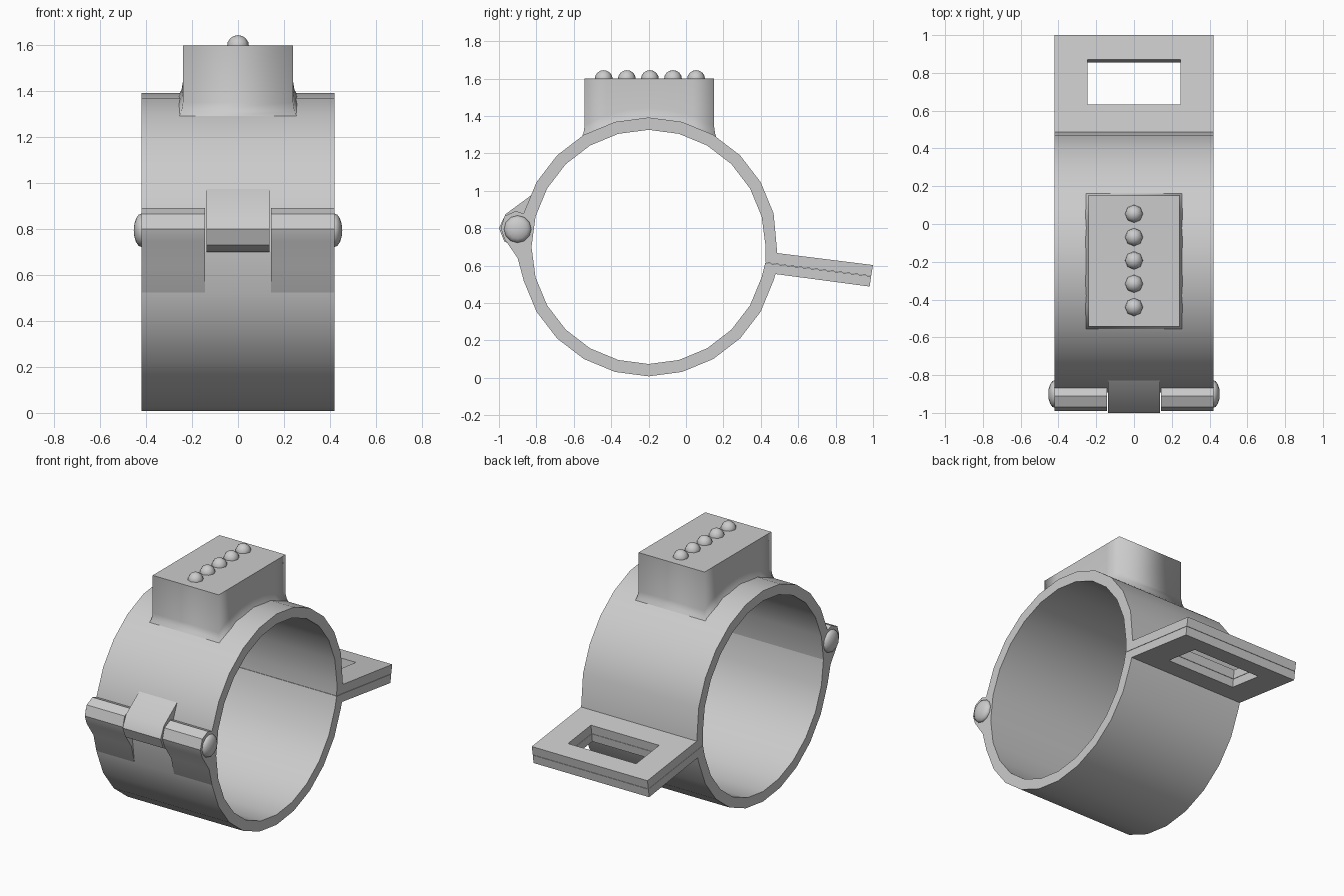
import bpy, bmesh, math
from mathutils import Matrix

if "Cube" in bpy.data.objects:
    bpy.data.objects.remove(bpy.data.objects["Cube"])

CY, CZ, RO, RI, HW = -0.2, 0.7, 0.692, 0.626, 0.42


def make(name, bm, angle=31):
    bmesh.ops.recalc_face_normals(bm, faces=bm.faces[:])
    me = bpy.data.meshes.new(name)
    bm.to_mesh(me)
    bm.free()
    ob = bpy.data.objects.new(name, me)
    bpy.context.collection.objects.link(ob)
    smooth(ob, angle)
    return ob


def smooth(ob, angle=31):
    bpy.ops.object.select_all(action='DESELECT')
    ob.select_set(True)
    bpy.context.view_layer.objects.active = ob
    bpy.ops.object.shade_smooth_by_angle(angle=math.radians(angle))


def extrude(name, pts, x0, x1):
    """Extrude a (y, z) outline along x."""
    bm = bmesh.new()
    f = bm.faces.new([bm.verts.new((x0, y, z)) for y, z in pts])
    r = bmesh.ops.extrude_face_region(bm, geom=[f])
    vs = [v for v in r['geom'] if isinstance(v, bmesh.types.BMVert)]
    bmesh.ops.translate(bm, verts=vs, vec=(x1 - x0, 0, 0))
    return make(name, bm)


def arc(r, a0, a1, step):
    return [(CY + r * math.cos(math.radians(a)), CZ + r * math.sin(math.radians(a)))
            for a in range(a0, a1 + (1 if step > 0 else -1), step)]


# Clamp halves, each with its flat strap tab
upper = extrude("upper_clamp", [(0.424, 0.616), (0.99, 0.545), (1.0, 0.603), (0.488, 0.667)]
                + arc(RO, 15, 180, 15) + arc(RI, 180, 0, -15), -HW, HW)
lower = extrude("lower_clamp", [(0.424, 0.614), (0.99, 0.543), (0.982, 0.488), (0.479, 0.555)]
                + arc(RO, -15, -180, -15) + arc(RI, -180, -15, 15), -HW, HW)

# Slot through both tabs
bm = bmesh.new()
bmesh.ops.create_cube(bm, size=1, matrix=Matrix.Translation((0, 0.744, 0.575))
                      @ Matrix.Rotation(-0.124, 4, 'X') @ Matrix.Diagonal((0.495, 0.24, 0.4, 1)))
cutter = make("slot_cutter", bm)
cutter.hide_render = True
for ob in (upper, lower):
    m = ob.modifiers.new("slot", 'BOOLEAN')
    m.object, m.operation, m.solver = cutter, 'DIFFERENCE', 'EXACT'
    bpy.context.view_layer.objects.active = ob
    bpy.ops.object.modifier_apply(modifier=m.name)
    smooth(ob)
bpy.data.objects.remove(cutter)

# Hinge knuckles: two on the lower half, one on the upper half
outer = [(-0.85, 0.50), (-0.868, 0.521), (-0.90, 0.64), (-0.972, 0.745), (-0.99, 0.80),
         (-0.97, 0.865), (-0.91, 0.892), (-0.86, 0.875), (-0.85, 0.72)]
for side, s in (("left", -1), ("right", 1)):
    extrude("lower_knuckle_" + side, outer, s * 0.144, s * HW)
extrude("upper_knuckle", [(-0.80, 1.0), (-0.822, 0.98), (-0.965, 0.875), (-1.0, 0.80),
                          (-0.972, 0.73), (-0.91, 0.70), (-0.85, 0.70)], -0.138, 0.138)


def ball(name, loc, scale, axis=None):
    bm = bmesh.new()
    rot = Matrix.Rotation(math.pi / 2, 4, 'Y') if axis else Matrix()
    bmesh.ops.create_uvsphere(bm, u_segments=12 if axis else 8, v_segments=8, radius=1,
                              matrix=Matrix.Translation(loc) @ Matrix.Diagonal((*scale, 1)) @ rot)
    return make(name, bm, 50)


# Domed hinge pin heads
for side, s in (("left", -1), ("right", 1)):
    ball("pin_head_" + side, (s * 0.42, -0.90, 0.795), (0.034, 0.073, 0.073), 'X')

# Raised block that flares softly into the band
bm = bmesh.new()


def band_z(y):
    return CZ + math.sqrt(RO ** 2 - (y - CY) ** 2)


def loop(hx, y0, y1, zf):
    ys = [y0 + (y1 - y0) * i / 6 for i in range(7)]
    pts = [(hx, y) for y in ys] + [(-hx, y) for y in reversed(ys)]
    return [bm.verts.new((x, y, zf(y))) for x, y in pts]


loops = [loop(0.26, -0.56, 0.165, lambda y: band_z(y) - 0.012),
         loop(0.246, -0.547, 0.155, lambda y: band_z(y) + 0.015),
         loop(0.24, -0.542, 0.15, lambda y: band_z(y) + 0.05),
         loop(0.24, -0.542, 0.15, lambda y: 1.6)]
for a, b in zip(loops, loops[1:]):
    for i in range(len(a)):
        j = (i + 1) % len(a)
        bm.faces.new((a[i], a[j], b[j], b[i]))
top = bm.faces.new(loops[-1])
for f in bm.faces:
    f.smooth = True
block = make("top_block", bm, 88)
# Soft vertical corners, crisp top rim
for e in block.data.edges:
    e.use_edge_sharp = all(block.data.vertices[v].co.z > 1.599 for v in e.vertices)

# Row of studs along the block
for i in range(5):
    ball(f"stud_{i + 1}", (0, -0.44 + i * 0.1235, 1.597), (0.048, 0.048, 0.048))
